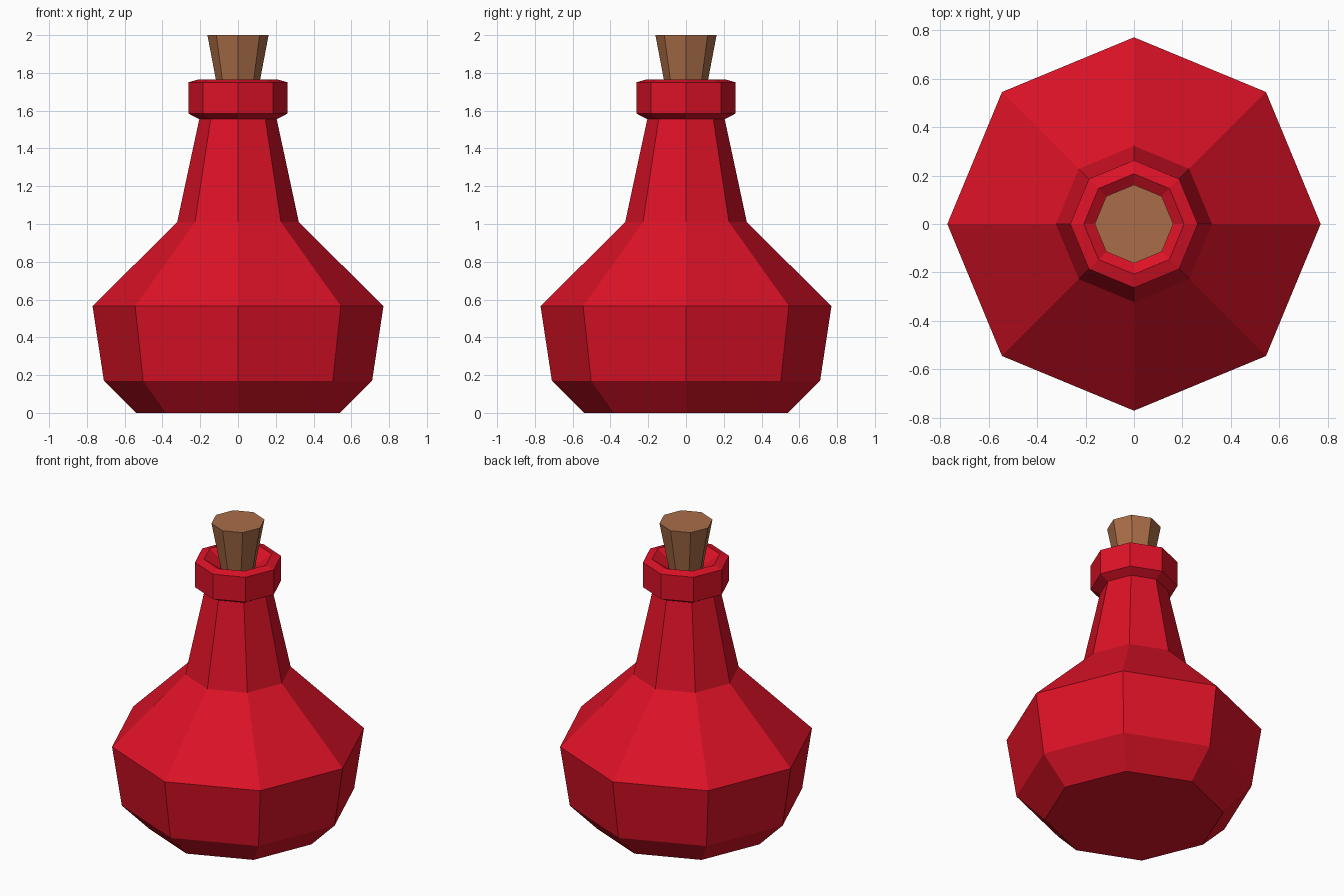
import bpy, bmesh
from math import cos, sin, pi

if "Cube" in bpy.data.objects:
    bpy.data.objects.remove(bpy.data.objects["Cube"])

SIDES = 8


def material(name, color):
    m = bpy.data.materials.new(name)
    m.diffuse_color = (*color, 1)
    m.use_nodes = True
    m.node_tree.nodes["Principled BSDF"].inputs["Base Color"].default_value = m.diffuse_color
    return m


def lathe(name, profile, mat):
    """Revolve (radius, z) points into a closed, flat-faced octagonal solid."""
    bm = bmesh.new()
    rings = [[bm.verts.new((r * cos(2 * pi * i / SIDES), r * sin(2 * pi * i / SIDES), z))
              for i in range(SIDES)] for r, z in profile]
    for low, high in zip(rings, rings[1:]):
        for i in range(SIDES):
            j = (i + 1) % SIDES
            bm.faces.new((low[i], low[j], high[j], high[i]))
    bm.faces.new(rings[0][::-1])
    bm.faces.new(rings[-1])
    mesh = bpy.data.meshes.new(name)
    bm.to_mesh(mesh)
    bm.free()
    mesh.materials.append(mat)
    obj = bpy.data.objects.new(name, mesh)
    bpy.context.collection.objects.link(obj)
    return obj


red = material("red_glass", (0.72, 0.006, 0.02))
brown = material("cork_brown", (0.40, 0.155, 0.065))

# Bottle: base, belly, shoulder, neck, lip, then the funnel inside the mouth
lathe("bottle", [(0.54, 0), (0.71, 0.17), (0.77, 0.565), (0.322, 1.01),
                 (0.205, 1.555), (0.263, 1.585), (0.263, 1.75),
                 (0.207, 1.766), (0.11, 1.70)], red)

# Tapered stopper seated in the mouth
lathe("cork", [(0.104, 1.695), (0.162, 2.0)], brown)
